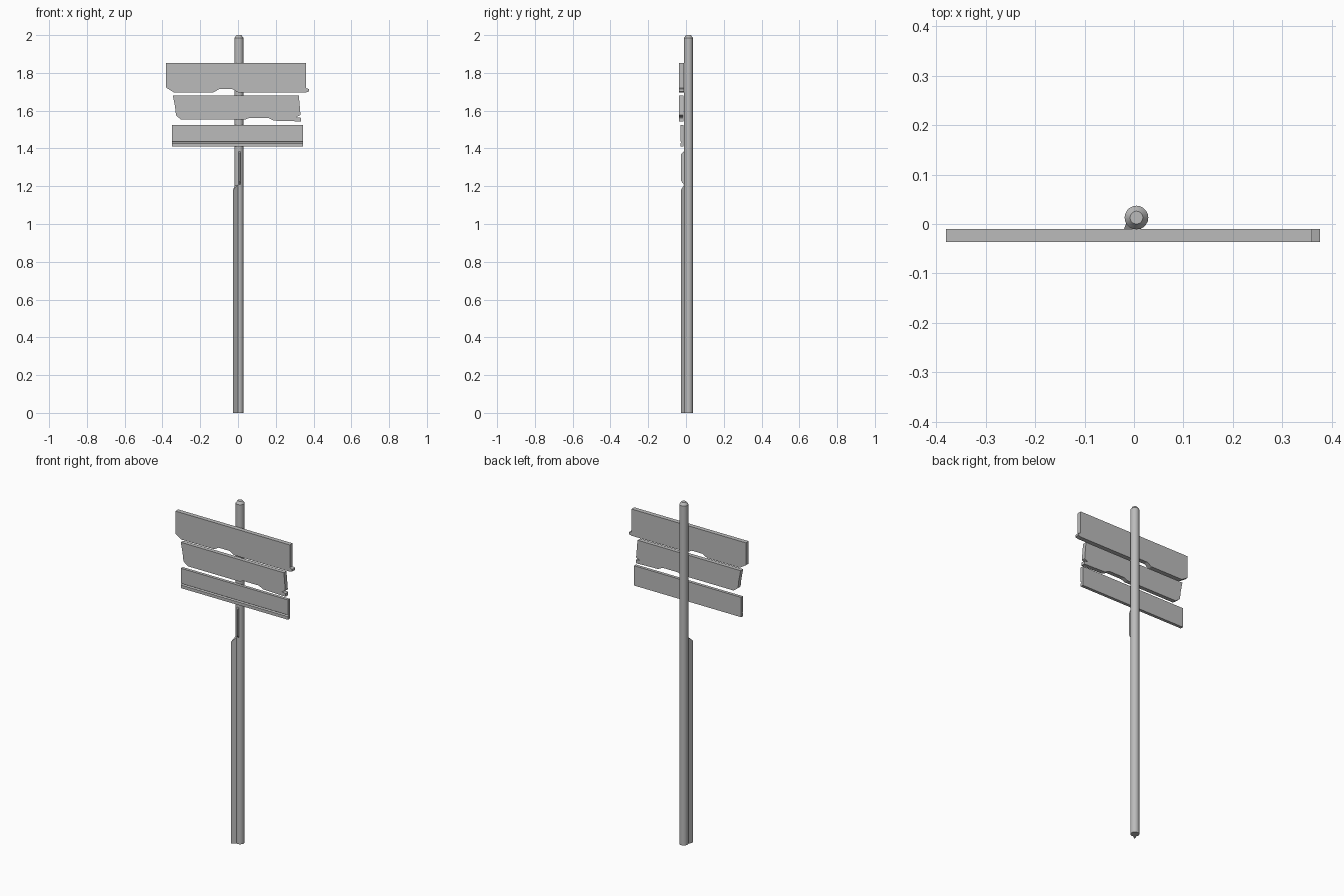
import bpy
import bmesh
import math

cube = bpy.data.objects.get("Cube")
if cube:
    bpy.data.objects.remove(cube, do_unlink=True)

GREY = (0.5, 0.5, 0.5, 1)
weathered_grey = bpy.data.materials.new("weathered_grey")
weathered_grey.use_nodes = True
weathered_grey.diffuse_color = GREY
weathered_grey.node_tree.nodes["Principled BSDF"].inputs["Base Color"].default_value = GREY

POST_X, POST_Y, POST_R = 0.005, 0.013, 0.024


def finish(name, bm):
    bmesh.ops.recalc_face_normals(bm, faces=bm.faces)
    mesh = bpy.data.meshes.new(name)
    bm.to_mesh(mesh)
    bm.free()
    mesh.materials.append(weathered_grey)
    obj = bpy.data.objects.new(name, mesh)
    bpy.context.collection.objects.link(obj)
    return obj


def prism(name, base, offset):
    """Extrude a closed outline of 3D points along an offset."""
    bm = bmesh.new()
    face = bm.faces.new([bm.verts.new(p) for p in base])
    result = bmesh.ops.extrude_face_region(bm, geom=[face])
    verts = [v for v in result["geom"] if isinstance(v, bmesh.types.BMVert)]
    bmesh.ops.translate(bm, verts=verts, vec=offset)
    return finish(name, bm)


def board(name, outline, front, back):
    return prism(name, [(x, front, z) for x, z in outline], (0, back - front, 0))


def splinter(name, angle, reach, half_width, low, high, taper_low, taper_high):
    """Thin wedge split off the post, pointing outwards at an angle."""
    out = (math.cos(angle), math.sin(angle))
    side = (-out[1], out[0])

    def at(radius, across, z):
        return (POST_X + out[0] * radius + side[0] * across,
                POST_Y + out[1] * radius + side[1] * across, z)

    inner = POST_R * 0.7
    bm = bmesh.new()
    rings = []
    for z, tip_z in ((low, low + taper_low), (high, high - taper_high)):
        rings.append([bm.verts.new(p) for p in (
            at(inner, -half_width, z), at(reach, 0, tip_z), at(inner, half_width, z))])
    bm.faces.new(rings[0])
    bm.faces.new(rings[1])
    for i in range(3):
        j = (i + 1) % 3
        bm.faces.new((rings[0][i], rings[0][j], rings[1][j], rings[1][i]))
    return finish(name, bm)


# Round post with a chamfered top
bm = bmesh.new()
bmesh.ops.create_cone(bm, cap_ends=True, segments=20, radius1=POST_R,
                      radius2=POST_R, depth=2)
bmesh.ops.translate(bm, verts=bm.verts, vec=(POST_X, POST_Y, 1))
top = [f for f in bm.faces if f.normal.z > 0.9]
ring = bmesh.ops.inset_region(bm, faces=top, thickness=0.011)["faces"]
for v in {v for f in ring for v in f.verts} - set(top[0].verts):
    v.co.z = 1.985
post = finish("post", bm)
bpy.context.view_layer.objects.active = post
post.select_set(True)
bpy.ops.object.shade_smooth_by_angle(angle=math.radians(30))
post.select_set(False)

# Split wood on the front of the post
splinter("long_splinter", math.radians(232), 0.051, 0.011, 0, 1.21, 0, 0.03)
splinter("short_splinter", math.radians(278), 0.040, 0.008, 1.20, 1.39, 0.03, 0.02)

# Chipped sign boards
board("top_board", [
    (-0.38, 1.853), (0.36, 1.853), (0.36, 1.72), (0.376, 1.714), (0.376, 1.702),
    (0.36, 1.697), (0, 1.697), (-0.03, 1.714), (-0.10, 1.714), (-0.13, 1.697),
    (-0.34, 1.697), (-0.38, 1.722)], -0.036, -0.01)
board("middle_board", [
    (-0.345, 1.68), (0.322, 1.68), (0.331, 1.577), (0.308, 1.566), (0.333, 1.562),
    (0.333, 1.543), (0.19, 1.547), (0.16, 1.562), (0.06, 1.562), (0.035, 1.552),
    (-0.30, 1.552), (-0.328, 1.574), (-0.333, 1.62)], -0.036, -0.012)

# Lower board with a groove along its front
prism("bottom_board", [(-0.349, y, z) for y, z in (
    (-0.03, 1.525), (-0.03, 1.437), (-0.024, 1.433), (-0.03, 1.427),
    (-0.03, 1.409), (-0.012, 1.409), (-0.012, 1.525))], (0.693, 0, 0))
